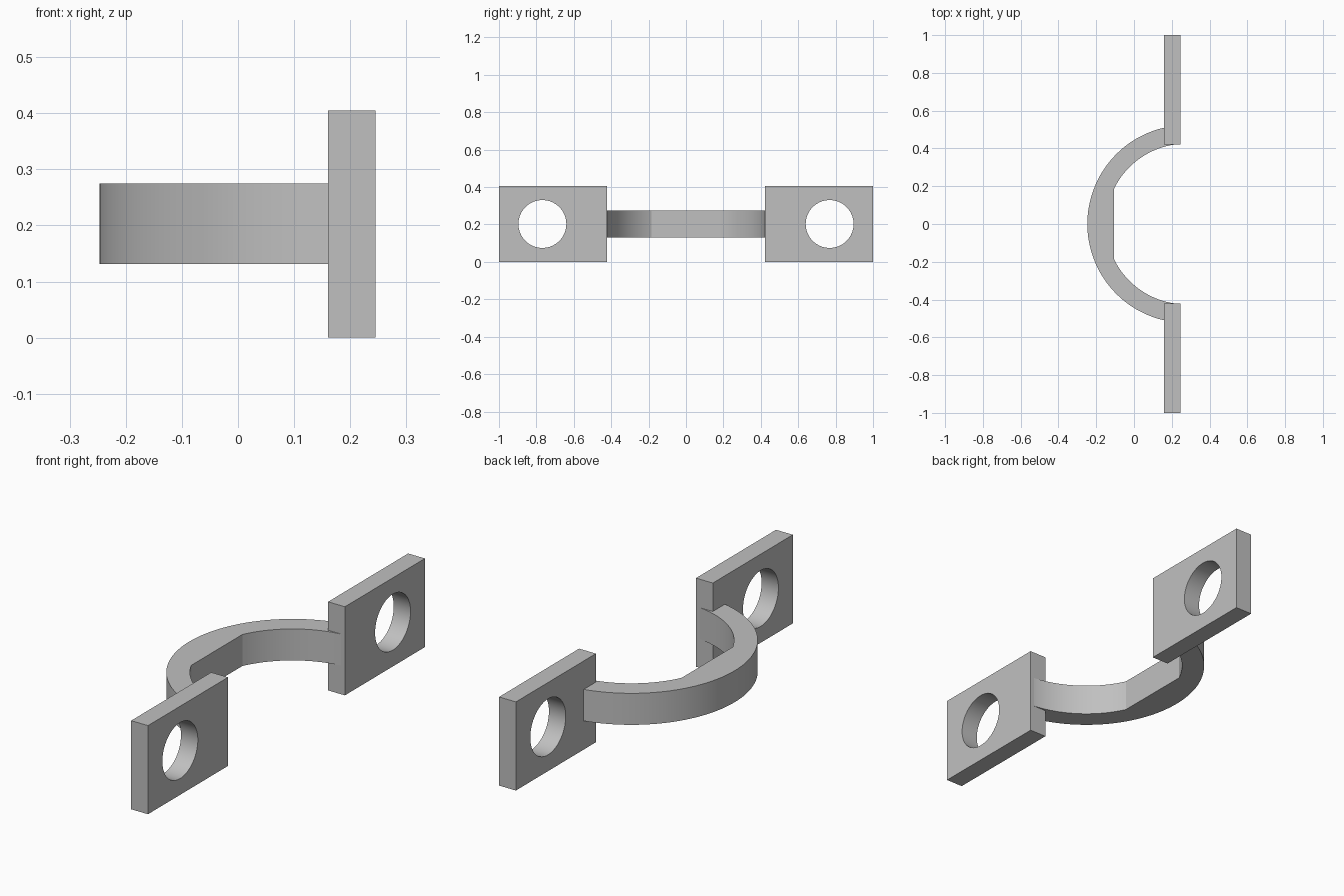
import bpy
import bmesh
import math
from mathutils import Vector

default = bpy.data.objects.get("Cube")
if default:
    bpy.data.objects.remove(default, do_unlink=True)

# Plate and strap dimensions
PLATE_X = (0.16, 0.245)
PLATE_Y = (0.422, 1.0)
PLATE_TOP = 0.405
HOLE_Y, HOLE_R = 0.768, 0.128
STRAP_Z = (0.131, 0.275)
ARC_X, OUTER_R, INNER_R = 0.276, 0.523, 0.425
FLAT_X, END_X = -0.107, 0.242

grey = bpy.data.materials.new("plain_grey")
grey.use_nodes = True
colour = (0.53, 0.53, 0.53, 1)
grey.diffuse_color = colour
grey.node_tree.nodes["Principled BSDF"].inputs["Base Color"].default_value = colour


def activate(obj):
    bpy.ops.object.select_all(action="DESELECT")
    obj.select_set(True)
    bpy.context.view_layer.objects.active = obj


def prism(name, outline, direction):
    """Extrude a closed outline into a solid."""
    bm = bmesh.new()
    face = bm.faces.new([bm.verts.new(p) for p in outline])
    result = bmesh.ops.extrude_face_region(bm, geom=[face])
    verts = [v for v in result["geom"] if isinstance(v, bmesh.types.BMVert)]
    bmesh.ops.translate(bm, vec=Vector(direction), verts=verts)
    bmesh.ops.recalc_face_normals(bm, faces=bm.faces)
    mesh = bpy.data.meshes.new(name)
    bm.to_mesh(mesh)
    bm.free()
    obj = bpy.data.objects.new(name, mesh)
    bpy.context.collection.objects.link(obj)
    mesh.materials.append(grey)
    return obj


def smooth(obj):
    activate(obj)
    bpy.ops.object.shade_smooth_by_angle(angle=math.radians(25))


def arc(radius, start, end, steps, z):
    """Points along an arc bulging towards -x; angles measured from -x."""
    angles = [start + (end - start) * i / steps for i in range(steps + 1)]
    return [(ARC_X - radius * math.cos(a), radius * math.sin(a), z) for a in angles]


# Curved strap, with a flat chord across the inside of the bend
z0, z1 = STRAP_Z
tip_out = math.acos((ARC_X - PLATE_X[0] - 0.02) / OUTER_R)
tip_in = math.acos((ARC_X - END_X) / INNER_R)
flat = math.acos((ARC_X - FLAT_X) / INNER_R)
outline = arc(OUTER_R, -tip_out, tip_out, 64, z0)
outline += arc(INNER_R, tip_in, flat, 24, z0)
outline += arc(INNER_R, -flat, -tip_in, 24, z0)
strap = prism("curved_strap", outline, (0, 0, z1 - z0))
smooth(strap)

# Mounting plates, each drilled with a round hole
x0, x1 = PLATE_X
for name, side in (("front_plate", -1), ("back_plate", 1)):
    inner, outer = (side * y for y in PLATE_Y)
    corners = [(x0, inner, 0), (x0, outer, 0),
               (x0, outer, PLATE_TOP), (x0, inner, PLATE_TOP)]
    plate = prism(name, corners, (x1 - x0, 0, 0))
    bpy.ops.mesh.primitive_cylinder_add(
        vertices=64, radius=HOLE_R, depth=0.4,
        location=((x0 + x1) / 2, side * HOLE_Y, PLATE_TOP / 2),
        rotation=(0, math.pi / 2, 0))
    cutter = bpy.context.object
    cutter.name = "hole_cutter"
    cutter.hide_render = True
    cutter.data.materials.append(grey)
    drill = plate.modifiers.new("bolt_hole", "BOOLEAN")
    drill.operation = "DIFFERENCE"
    drill.solver = "EXACT"
    drill.object = cutter
    activate(plate)
    bpy.ops.object.modifier_apply(modifier=drill.name)
    bpy.data.objects.remove(cutter, do_unlink=True)
    smooth(plate)
